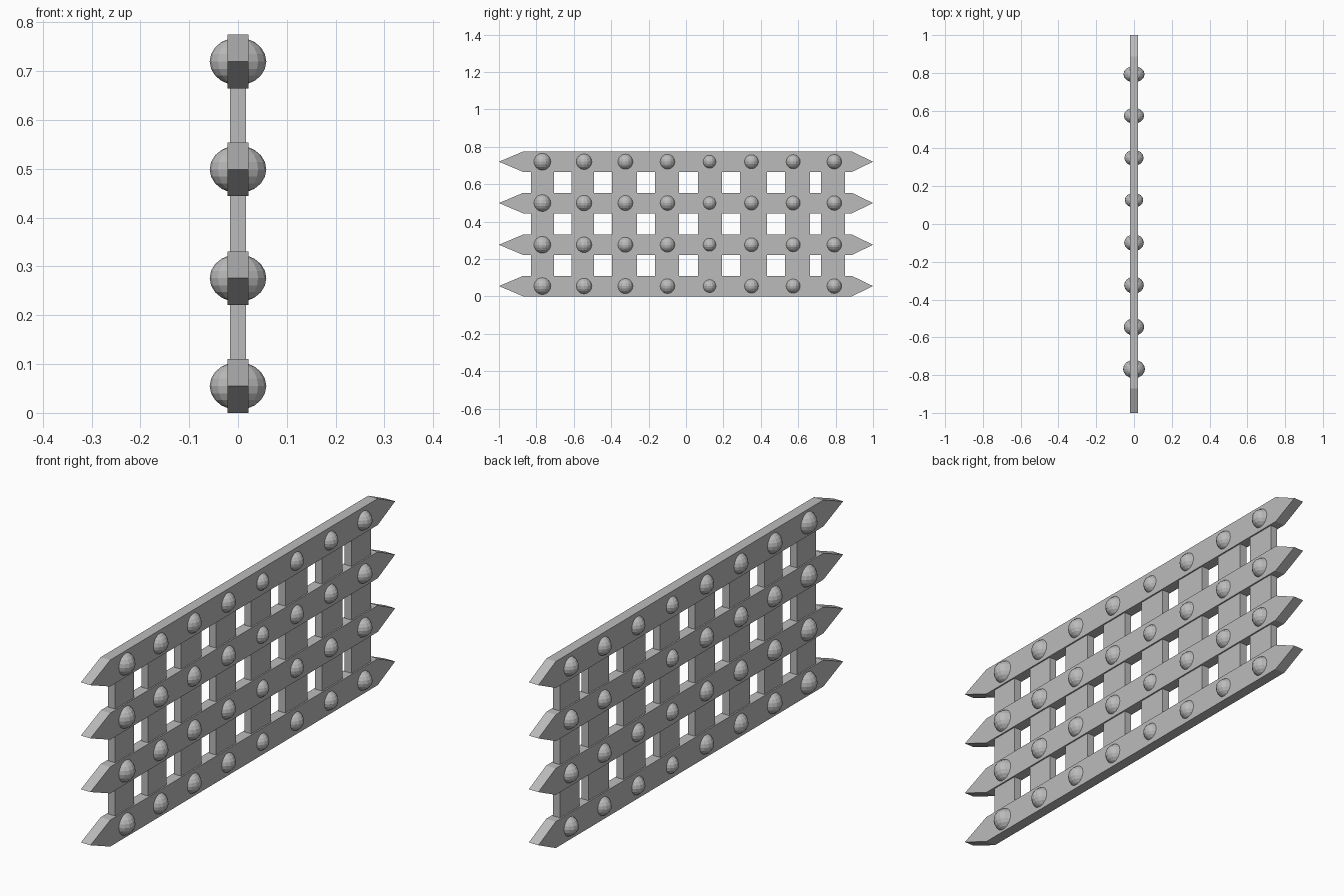
import bpy, bmesh
from mathutils import Matrix

cube = bpy.data.objects.get("Cube")
if cube:
    bpy.data.objects.remove(cube)

iron = bpy.data.materials.new("grey iron")
iron.use_nodes = True
GREY = (0.5, 0.5, 0.5, 1)
iron.diffuse_color = GREY
iron.node_tree.nodes["Principled BSDF"].inputs["Base Color"].default_value = GREY


def finish(name, bm):
    bmesh.ops.recalc_face_normals(bm, faces=bm.faces)
    mesh = bpy.data.meshes.new(name)
    bm.to_mesh(mesh)
    bm.free()
    mesh.materials.append(iron)
    obj = bpy.data.objects.new(name, mesh)
    bpy.context.collection.objects.link(obj)


def plate(name, outline, half):
    """Extrude a (y, z) outline across x."""
    bm = bmesh.new()
    face = bm.faces.new([bm.verts.new((-half, y, z)) for y, z in outline])
    ext = bmesh.ops.extrude_face_region(bm, geom=[face])
    verts = [v for v in ext["geom"] if isinstance(v, bmesh.types.BMVert)]
    bmesh.ops.translate(bm, verts=verts, vec=(2 * half, 0, 0))
    finish(name, bm)


def stud(name, y, z, radius, depth):
    bm = bmesh.new()
    bmesh.ops.create_uvsphere(bm, u_segments=16, v_segments=10, radius=1)
    bm.transform(Matrix.Translation((0, y, z)) @ Matrix.Diagonal((depth, radius, radius, 1)))
    finish(name, bm)


ROWS = [0.055, 0.276, 0.499, 0.72]
HALF = 0.055

# Pointed horizontal bars
for i, z in enumerate(ROWS):
    plate(f"pointed_bar_{i + 1}",
          [(-1, z), (-0.87, z - HALF), (0.886, z - HALF),
           (1, z), (0.886, z + HALF), (-0.87, z + HALF)], 0.022)

# Thinner uprights: near and far edge of each
UPRIGHTS = [(-0.829, -0.706), (-0.612, -0.492), (-0.396, -0.262), (-0.166, -0.037),
            (0.064, 0.193), (0.289, 0.433), (0.529, 0.663), (0.722, 0.85)]
for i, (a, b) in enumerate(UPRIGHTS):
    plate(f"upright_{i + 1}", [(a, 0.01), (b, 0.01), (b, 0.765), (a, 0.765)], 0.016)

# Studs at each crossing, (y, radius, depth)
STUDS = [(-0.768, 0.049, 0.058), (-0.545, 0.046, 0.054), (-0.324, 0.045, 0.052),
         (-0.099, 0.044, 0.052), (0.126, 0.039, 0.049), (0.35, 0.042, 0.051),
         (0.573, 0.042, 0.053), (0.793, 0.043, 0.056)]
for i, z in enumerate(ROWS):
    for j, (y, radius, depth) in enumerate(STUDS):
        stud(f"stud_{i + 1}_{j + 1}", y, z, radius, depth)
